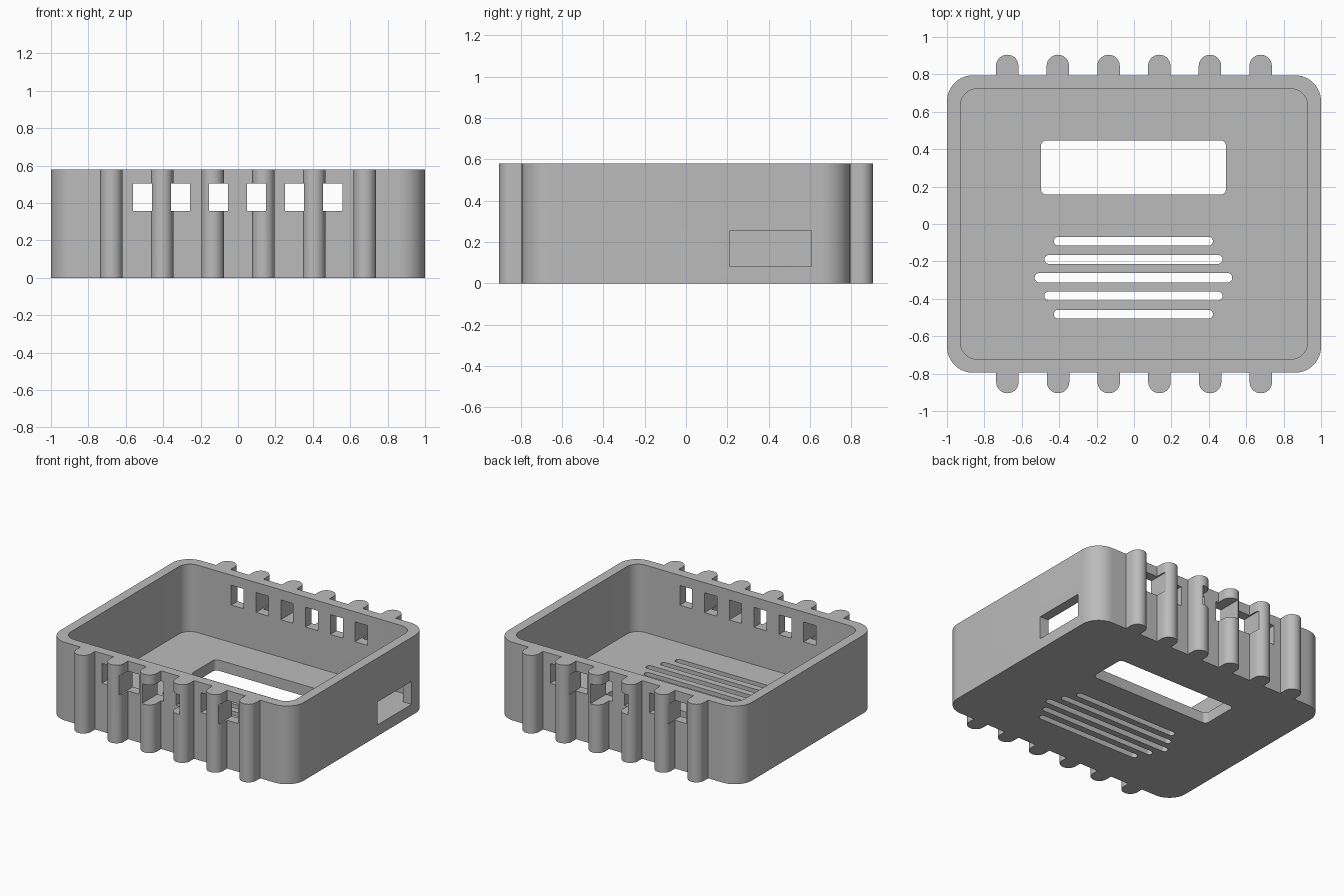
import bpy, bmesh
from math import sin, cos, pi, radians

if "Cube" in bpy.data.objects:
    bpy.data.objects.remove(bpy.data.objects["Cube"])

HEIGHT, FLOOR = 0.58, 0.08
HALF_X, HALF_Y, WALL = 1.0, 0.795, 0.072

grey = bpy.data.materials.new("plain grey")
grey.use_nodes = True
grey.diffuse_color = (0.5, 0.5, 0.5, 1)
grey.node_tree.nodes["Principled BSDF"].inputs["Base Color"].default_value = (0.5, 0.5, 0.5, 1)


def arc(cx, cy, r, start, end, steps):
    angles = [radians(start + (end - start) * i / steps) for i in range(steps + 1)]
    return [(cx + r * cos(a), cy + r * sin(a)) for a in angles]


def rounded_rect(x0, x1, y0, y1, r, steps=8):
    pts = []
    for cx, cy, a in ((x1 - r, y1 - r, 0), (x0 + r, y1 - r, 90),
                      (x0 + r, y0 + r, 180), (x1 - r, y0 + r, 270)):
        pts += arc(cx, cy, r, a, a + 90, steps)
    return pts


def prism(name, pts, z0, z1):
    bm = bmesh.new()
    face = bm.faces.new([bm.verts.new((x, y, z0)) for x, y in pts])
    top = bmesh.ops.extrude_face_region(bm, geom=[face])["geom"]
    bmesh.ops.translate(bm, vec=(0, 0, z1 - z0),
                        verts=[v for v in top if isinstance(v, bmesh.types.BMVert)])
    bmesh.ops.recalc_face_normals(bm, faces=bm.faces)
    mesh = bpy.data.meshes.new(name)
    bm.to_mesh(mesh)
    bm.free()
    mesh.materials.append(grey)
    ob = bpy.data.objects.new(name, mesh)
    bpy.context.collection.objects.link(ob)
    return ob


def box_outline(x0, x1, y0, y1):
    return [(x0, y0), (x1, y0), (x1, y1), (x0, y1)]


# Outer shell outline: rounded corners with six ribs on the back and front walls
R, RIB_R, RIB_TIP = 0.14, 0.06, 0.905
half = arc(HALF_X - R, HALF_Y - R, R, 0, 90, 12)
for i in range(6):
    x = 0.677 - 0.271 * i
    half.append((x + RIB_R, HALF_Y))
    half += arc(x, RIB_TIP - RIB_R, RIB_R, 0, 180, 14)
    half.append((x - RIB_R, HALF_Y))
half += arc(-HALF_X + R, HALF_Y - R, R, 90, 180, 12)
case = prism("ribbed_case", half + [(-x, -y) for x, y in half], 0, HEIGHT)

# Inner cavity, open at the top
ix, iy = HALF_X - WALL, HALF_Y - WALL
cutters = [prism("cavity", rounded_rect(-ix, ix, -iy, iy, 0.09, 12), FLOOR, HEIGHT + 0.1)]

# Display opening in the floor
cutters.append(prism("display_opening", rounded_rect(-0.498, 0.492, 0.157, 0.447, 0.03),
                     -0.1, FLOOR + 0.1))

# Speaker slots in the floor
for i, length in enumerate((0.425, 0.476, 0.528, 0.476, 0.425)):
    y, w = -0.092 - 0.0975 * i, 0.025 if i == 2 else 0.0235
    cutters.append(prism("speaker_slot", rounded_rect(-0.003 - length, -0.003 + length,
                                                      y - w, y + w, w - 0.001),
                         -0.1, FLOOR + 0.1))

# Vent windows straight through both ribbed walls
for i in range(6):
    x = -0.511 + 0.2035 * i
    cutters.append(prism("vent_window", box_outline(x - 0.051, x + 0.051, -1.2, 1.2), 0.358, 0.505))

# Port in the side wall
cutters.append(prism("side_port", box_outline(0.85, 1.1, 0.21, 0.608), 0.083, 0.253))

bpy.ops.object.select_all(action="DESELECT")
bpy.context.view_layer.objects.active = case
case.select_set(True)
for cutter in cutters:
    cutter.hide_render = True
    mod = case.modifiers.new("cut", "BOOLEAN")
    mod.operation, mod.solver, mod.object = "DIFFERENCE", "EXACT", cutter
    bpy.ops.object.modifier_apply(modifier=mod.name)
    bpy.data.objects.remove(cutter)

bpy.ops.object.shade_smooth_by_angle(angle=radians(30))
